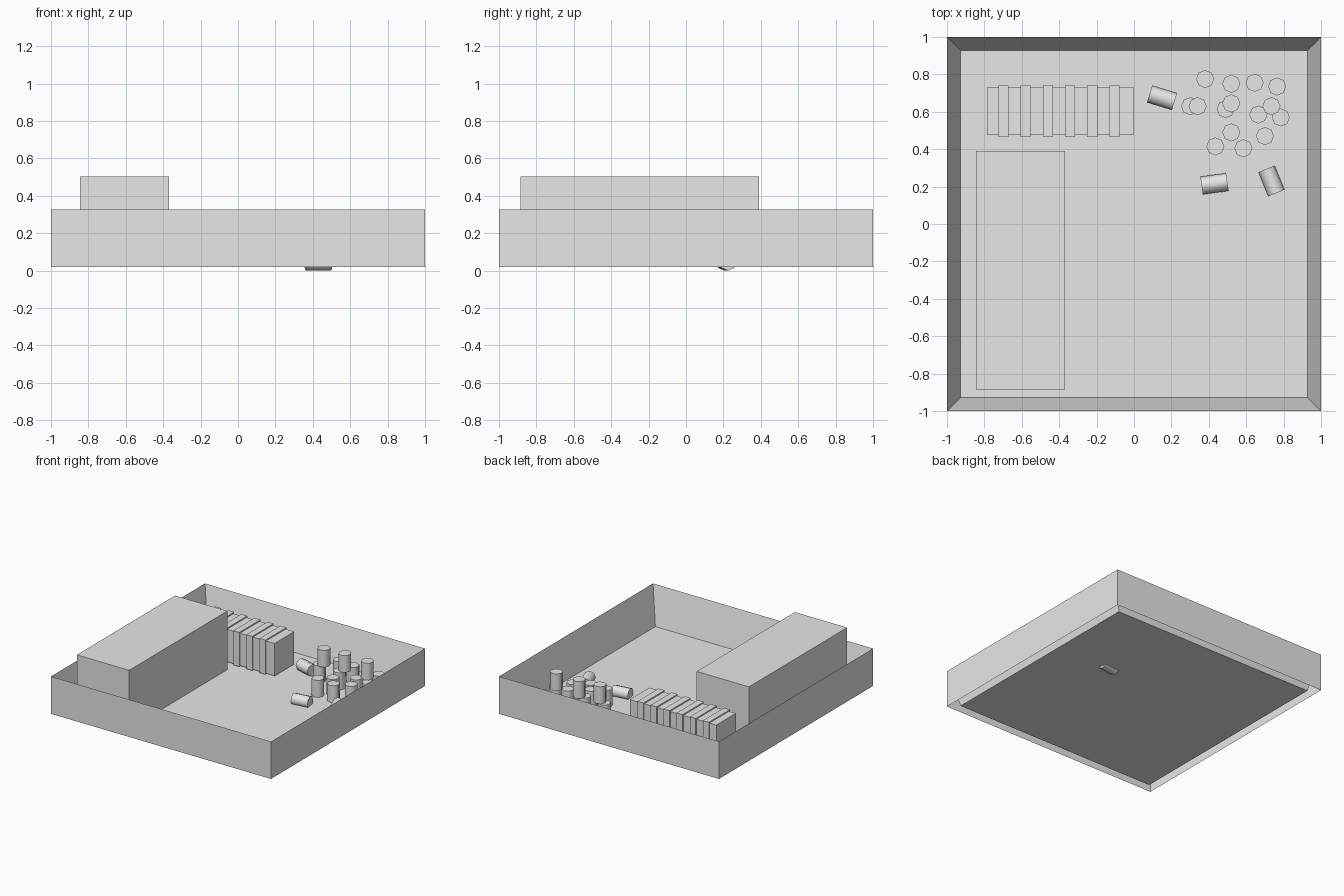
import bpy
import bmesh
import math
from mathutils import Matrix

if "Cube" in bpy.data.objects:
    bpy.data.objects.remove(bpy.data.objects["Cube"])

grey = bpy.data.materials.new("plain_grey")
grey.use_nodes = True
grey.diffuse_color = (0.8, 0.8, 0.8, 1)
grey.node_tree.nodes["Principled BSDF"].inputs["Base Color"].default_value = (0.8, 0.8, 0.8, 1)

FLOOR, RIM = 0.02, 0.327
CAN_RADIUS, CAN_HEIGHT = 0.048, 0.139


def finish(name, bm):
    mesh = bpy.data.meshes.new(name)
    bm.to_mesh(mesh)
    bm.free()
    mesh.materials.append(grey)
    obj = bpy.data.objects.new(name, mesh)
    bpy.context.collection.objects.link(obj)
    return obj


def box_mesh(x0, x1, y0, y1, z0, z1):
    bm = bmesh.new()
    size = Matrix.Diagonal((x1 - x0, y1 - y0, z1 - z0, 1))
    middle = Matrix.Translation(((x0 + x1) / 2, (y0 + y1) / 2, (z0 + z1) / 2))
    bmesh.ops.create_cube(bm, size=1, matrix=middle @ size)
    return bm


def box(name, *bounds):
    return finish(name, box_mesh(*bounds))


def can(name, x, y, z, turn=None):
    """Eight-sided can, upright or lying along the given heading in degrees."""
    matrix = Matrix.Translation((x, y, z))
    if turn is not None:
        matrix = matrix @ Matrix.Rotation(math.radians(turn), 4, "Z") @ Matrix.Rotation(math.pi / 2, 4, "Y")
    bm = bmesh.new()
    bmesh.ops.create_cone(bm, cap_ends=True, segments=8, radius1=CAN_RADIUS,
                          radius2=CAN_RADIUS, depth=CAN_HEIGHT, matrix=matrix)
    obj = finish(name, bm)
    bpy.ops.object.select_all(action="DESELECT")
    obj.select_set(True)
    bpy.context.view_layer.objects.active = obj
    bpy.ops.object.shade_smooth_by_angle(angle=math.radians(60))


# Room shell: hollow walls open underneath, with a thin floor
bm = box_mesh(-1, 1, -1, 1, FLOOR, RIM)
bm.normal_update()
bottom = [f for f in bm.faces if f.normal.z < -0.5]
bmesh.ops.delete(bm, geom=bottom, context="FACES_ONLY")
top = [f for f in bm.faces if f.normal.z > 0.5]
bmesh.ops.inset_region(bm, faces=top, thickness=0.073, use_even_offset=True)
for v in top[0].verts:
    v.co.z = FLOOR
finish("room_shell", bm)

# Large block along one wall
box("large_block", -0.845, -0.37, -0.885, 0.39, FLOOR, 0.502)

# Crate with raised bands
box("crate_core", -0.787, 0, 0.476, 0.73, 0.035, 0.302)
for i in range(6):
    x = -0.698 + 0.1187 * i
    box(f"crate_band_{i + 1}", x - 0.027, x + 0.027, 0.466, 0.74, 0.03, 0.312)

# Cans standing on the floor
standing = [(0.38, 0.775), (0.52, 0.75), (0.645, 0.755), (0.765, 0.735),
            (0.3, 0.63), (0.49, 0.615), (0.665, 0.585), (0.785, 0.57),
            (0.52, 0.49), (0.435, 0.415), (0.585, 0.405), (0.7, 0.47)]
for i, (x, y) in enumerate(standing):
    can(f"standing_can_{i + 1}", x, y, FLOOR + CAN_HEIGHT / 2)

# Cans stacked on the others
for i, (x, y) in enumerate([(0.34, 0.63), (0.52, 0.645), (0.735, 0.63)]):
    can(f"stacked_can_{i + 1}", x, y, FLOOR + CAN_HEIGHT * 1.5)

# Cans lying on their sides
lying = [(0.15, 0.675, 0.07, -17), (0.43, 0.215, 0.048, 8), (0.735, 0.23, 0.07, -68)]
for i, (x, y, z, turn) in enumerate(lying):
    can(f"lying_can_{i + 1}", x, y, z, turn)
